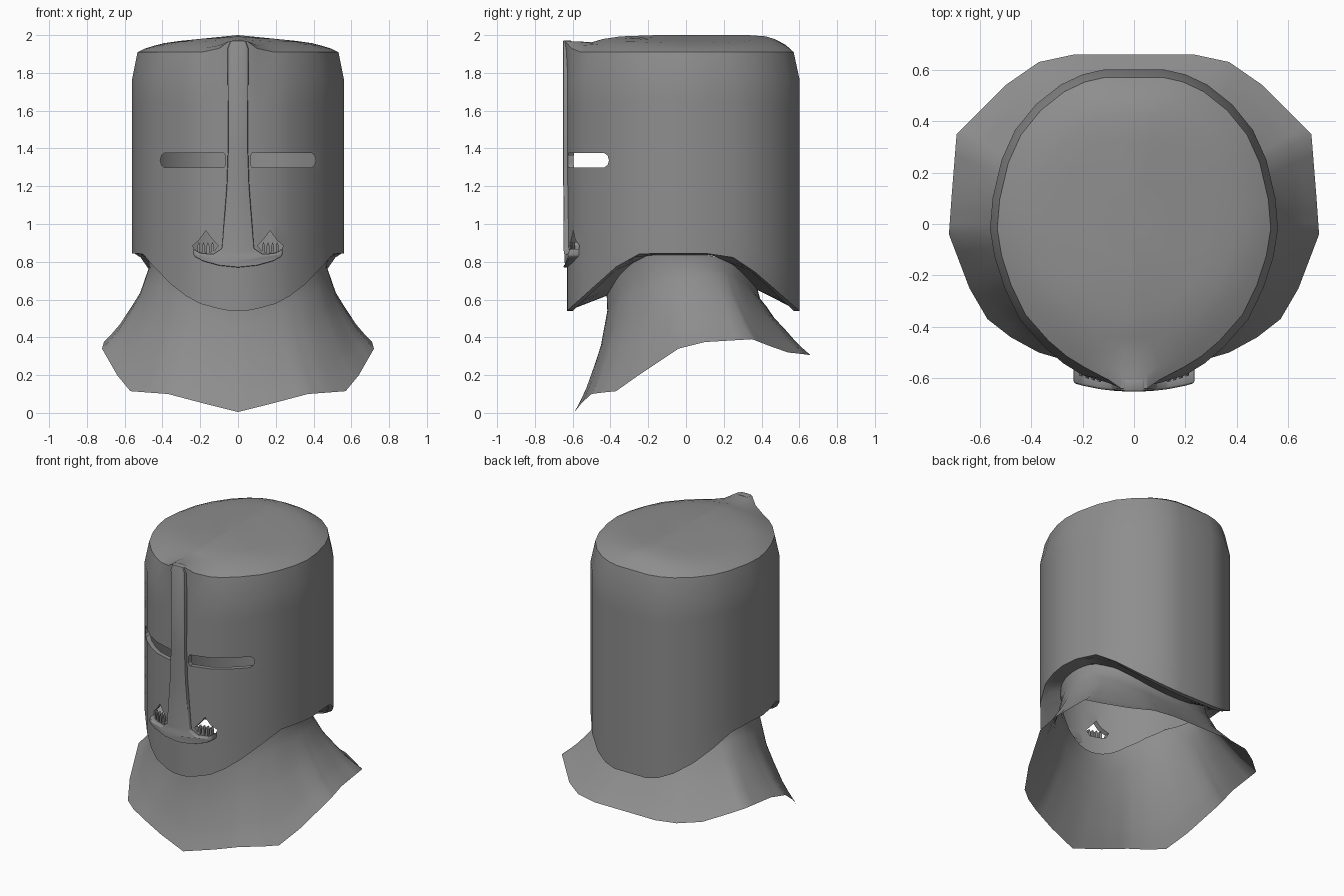
import bpy, bmesh, math
from mathutils import Vector

cube = bpy.data.objects.get("Cube")
if cube:
    bpy.data.objects.remove(cube, do_unlink=True)

steel = bpy.data.materials.new("dark_steel")
steel.use_nodes = True
colour = (0.27, 0.27, 0.27, 1)
steel.diffuse_color = colour
steel.node_tree.nodes["Principled BSDF"].inputs["Base Color"].default_value = colour


def make_object(name, bm):
    bmesh.ops.recalc_face_normals(bm, faces=bm.faces[:])
    mesh = bpy.data.meshes.new(name)
    bm.to_mesh(mesh)
    bm.free()
    mesh.materials.append(steel)
    ob = bpy.data.objects.new(name, mesh)
    bpy.context.scene.collection.objects.link(ob)
    return ob


def apply_modifiers(ob):
    bpy.context.view_layer.update()
    graph = bpy.context.evaluated_depsgraph_get()
    mesh = bpy.data.meshes.new_from_object(ob.evaluated_get(graph))
    ob.modifiers.clear()
    ob.data = mesh


def smooth(ob, degrees):
    bpy.ops.object.select_all(action="DESELECT")
    ob.select_set(True)
    bpy.context.view_layer.objects.active = ob
    bpy.ops.object.shade_smooth_by_angle(angle=math.radians(degrees))


def mirror_loop(half):
    """Close a half outline whose first and last points lie on x = 0."""
    return half + [(-p[0], *p[1:]) for p in reversed(half[1:-1])]


def subdivide(loop, cuts):
    """Split every straight segment of a closed loop into equal pieces."""
    points = []
    for a, b in zip(loop, loop[1:] + loop[:1]):
        points += [tuple(Vector(a).lerp(Vector(b), i / cuts)) for i in range(cuts)]
    return points


def interpolate(table, v):
    if v <= table[0][0]:
        return table[0][1]
    for (a, fa), (b, fb) in zip(table, table[1:]):
        if v <= b:
            return fa + (fb - fa) * (v - a) / (b - a)
    return table[-1][1]


def loft(bm, rings):
    """Skin a list of closed rings and return the last ring of vertices."""
    rows = [[bm.verts.new(p) for p in ring] for ring in rings]
    n = len(rows[0])
    for low, high in zip(rows, rows[1:]):
        for i in range(n):
            j = (i + 1) % n
            bm.faces.new((low[i], low[j], high[j], high[i]))
    return rows[-1]


def prism(bm, outline, front, back):
    """Extrude an (x, z) outline; front and back give y from x."""
    a = [bm.verts.new((x, front(x), z)) for x, z in outline]
    b = [bm.verts.new((x, back(x), z)) for x, z in outline]
    bm.faces.new(a)
    bm.faces.new(b[::-1])
    n = len(a)
    for i in range(n):
        j = (i + 1) % n
        bm.faces.new((a[i], b[i], b[j], a[j]))


# Helmet shell: plan outline, wavy lower rim, chamfered top and ridged cap
plan = mirror_loop([(0, -.63), (.05, -.628), (.1, -.618), (.2, -.588), (.275, -.542),
                    (.35, -.478), (.445, -.37), (.503, -.25), (.542, -.13), (.56, -.02),
                    (.55, .1), (.515, .25), (.463, .365), (.382, .465), (.285, .542),
                    (.2, .582), (.12, .6), (0, .6)])
rim = [(-.63, .54), (-.43, .72), (-.34, .8), (-.24, .845),
       (.2, .845), (.3, .8), (.42, .7), (.6, .54)]


def cap_height(x, y):
    roof = 2.0 - .045 * min(1, abs(x) / .45)
    return roof - .09 * max(0, -y - .27)


rings = []
for step in range(9):
    t = step / 8
    rings.append([(x, y, interpolate(rim, y) * (1 - t) + 1.77 * t) for x, y in plan])
for scale, rise in ((.95, 0), (.88, .42), (.79, .75), (.7, .93), (.55, 1), (.25, 1)):
    ring = []
    for x, y in plan:
        px, py = x * scale, y * scale
        z = 1.91 + (cap_height(px, py) - 1.91) * rise
        # the cap sweeps up and forward to meet the top of the nose bar
        if y < 0 and abs(x) < .15 and scale > .8:
            pull = 1 if abs(x) < .07 else .35
            ahead = -.64 if scale > .9 else -.58
            py += (ahead - py) * pull
            z += (1.967 - z) * pull
            px = x
        ring.append((px, py, z))
    rings.append(ring)

bm = bmesh.new()
last = loft(bm, rings)
top = bm.verts.new((0, 0, 2.0))
for i, v in enumerate(last):
    bm.faces.new((v, last[(i + 1) % len(last)], top))
shell = make_object("helmet_shell", bm)
solid = shell.modifiers.new("thickness", "SOLIDIFY")
solid.thickness = .03
solid.offset = -1

# Cutters for the eye slits and the breathing vents
slit = [(.065, 1.315), (.075, 1.3), (.39, 1.3), (.405, 1.312), (.412, 1.337),
        (.405, 1.363), (.39, 1.375), (.075, 1.375), (.065, 1.36)]
vent = [(.13, .85), (.225, .85), (.24, .885), (.205, .915), (.17, .965),
        (.14, .925), (.105, .885)]
bm = bmesh.new()
for side in (1, -1):
    for outline in (slit, vent):
        prism(bm, [(side * x, z) for x, z in outline], lambda x: -.9, lambda x: -.25)
cutter = make_object("opening_cutter", bm)
cutter.hide_render = True
cut = shell.modifiers.new("openings", "BOOLEAN")
cut.operation = "DIFFERENCE"
cut.solver = "EXACT"
cut.object = cutter
apply_modifiers(shell)
bpy.data.objects.remove(cutter, do_unlink=True)
smooth(shell, 30)

# Nose bar flaring into a curled lower crescent
bar = mirror_loop([(0, 1.972), (.04, 1.97), (.055, 1.93), (.053, 1.4), (.06, 1.2),
                   (.085, .87), (.13, .84), (.2, .845), (.235, .87), (.235, .83),
                   (.19, .805), (.1, .78), (0, .77)])
bm = bmesh.new()
prism(bm, bar, lambda x: -.652 + .6 * x * x, lambda x: -.605 + .8 * x * x)
nose = make_object("nose_bar", bm)
bevel = nose.modifiers.new("soft_edges", "BEVEL")
bevel.width = .008
bevel.segments = 2
apply_modifiers(nose)
smooth(nose, 40)

# Small pointed bars across each vent
for side, label in ((1, "left"), (-1, "right")):
    bm = bmesh.new()
    for i in range(4):
        c = .135 + .024 * i
        tooth = [(c - .007, .84), (c + .007, .84), (c + .007, .885),
                 (c, .905), (c - .007, .885)]
        prism(bm, [(side * x, z) for x, z in tooth],
              lambda x: -.63 + .9 * x * x, lambda x: -.605 + .9 * x * x)
    make_object(label + "_vent_bars", bm)

# Neck line shared by the underside and the neck guard
NECK_X, NECK_FRONT, NECK_BACK = .475, .42, .38
neck_line = [(-.42, .62), (-.36, .72), (-.29, .79), (-.2, .835),
             (.14, .835), (.25, .785), (.32, .72), (.38, .65)]


def neck_point(x, y):
    d = Vector((x, y)).normalized()
    ny = d.y * (NECK_FRONT if y < 0 else NECK_BACK)
    return d.x * NECK_X, ny, interpolate(neck_line, ny)


# Underside: closes the gap between the shell rim and the neck
fine_plan = subdivide(plan, 3)
bm = bmesh.new()
loft(bm, [[(x * .995, y * .995, interpolate(rim, y)) for x, y in fine_plan],
          [neck_point(x / .56, y / .62) for x, y in fine_plan]])
smooth(make_object("helmet_underside", bm), 40)

# Neck guard: thin flared skirt with an uneven hem, open at the neck
hem = mirror_loop([(0, -.59, .005), (.2, -.55, .055), (.37, -.5, .1), (.48, -.44, .108),
                   (.57, -.37, .115), (.64, -.25, .2), (.72, -.04, .34), (.71, .1, .375),
                   (.69, .35, .39), (.6, .44, .355), (.5, .54, .32), (.37, .63, .31),
                   (.23, .66, .305), (0, .66, .305)])
flare = [(0, 1), (.1, .81), (.2, .64), (.4, .38), (.57, .18), (.75, .06), (.87, -.02), (1, 0)]
rings = []
for t, spread in flare:
    ring = []
    for x, y, z in subdivide(hem, 3):
        nx, ny, nz = neck_point(x / .72, y / .6)
        # the back falls away more evenly than the front
        s = spread + .55 * t * (1 - t) * max(0, ny / NECK_BACK)
        ring.append((nx + (x - nx) * s, ny + (y - ny) * s, z + (nz - z) * t))
    rings.append(ring)
bm = bmesh.new()
loft(bm, rings)
smooth(make_object("neck_guard", bm), 45)
